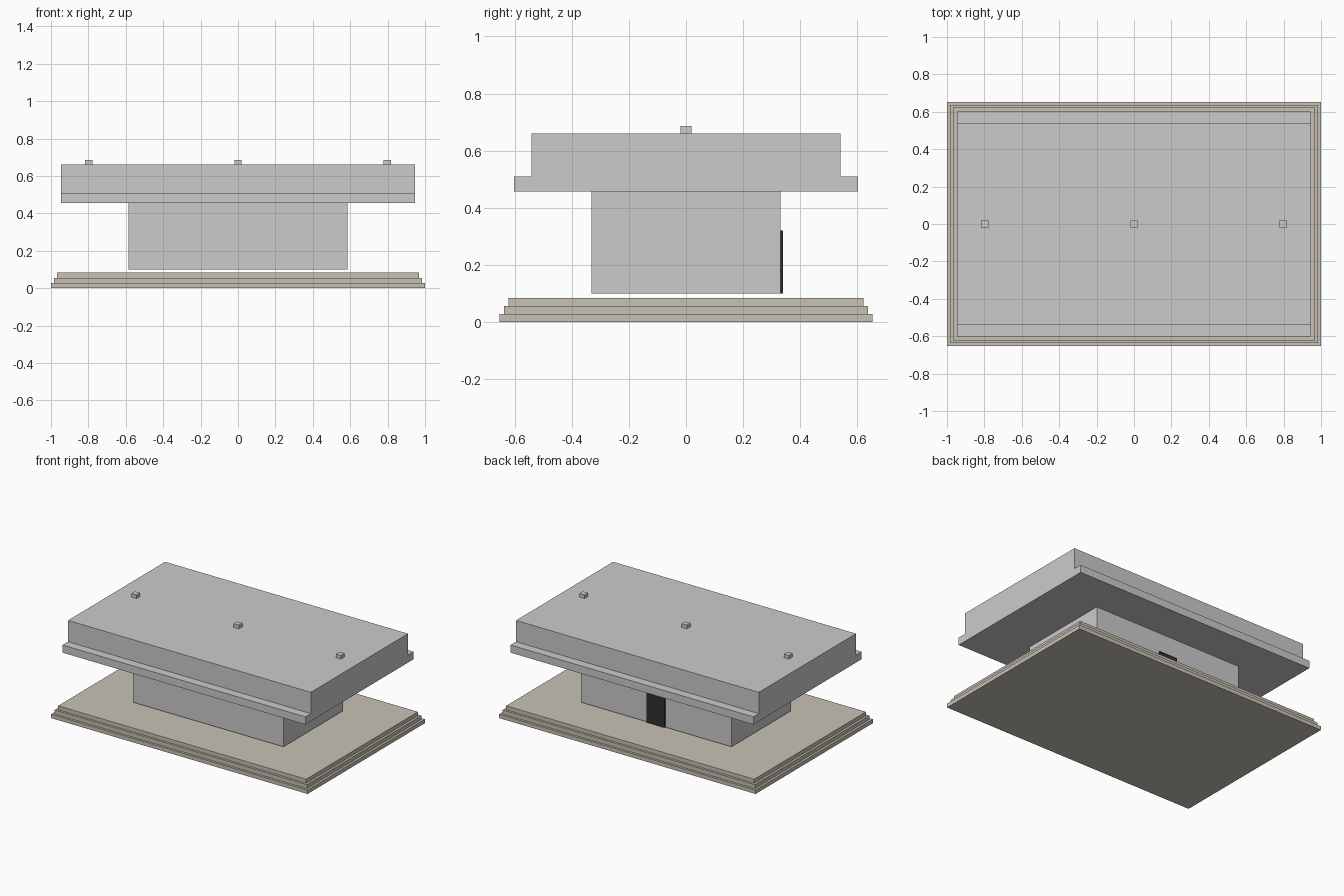
import bpy

if "Cube" in bpy.data.objects:
    bpy.data.objects.remove(bpy.data.objects["Cube"])


def material(name, rgb):
    m = bpy.data.materials.new(name)
    m.diffuse_color = (*rgb, 1)
    m.use_nodes = True
    m.node_tree.nodes["Principled BSDF"].inputs["Base Color"].default_value = m.diffuse_color
    return m


def box(name, half_x, half_y, z0, z1, mat=None, x=0, y=0):
    bpy.ops.mesh.primitive_cube_add(size=2, location=(x, y, (z0 + z1) / 2))
    ob = bpy.context.object
    ob.name = name
    ob.scale = (half_x, half_y, (z1 - z0) / 2)
    bpy.ops.object.transform_apply(location=False, rotation=False, scale=True)
    if mat:
        ob.data.materials.append(mat)
    return ob


beige = material("beige_stone", (0.58, 0.54, 0.46))
dark = material("dark_door", (0.03, 0.03, 0.028))

# Stepped base
STEP = 0.0278
for i in range(3):
    box(f"base_step_{i + 1}", 1 - 0.0163 * i, 0.653 - 0.0155 * i,
        STEP * i, STEP * (i + 1), beige)

# Inner chamber, floating slightly above the base, with a door on the back
box("chamber", 0.586, 0.331, 0.099, 0.456)
box("back_door", 0.07, 0.005, 0.099, 0.32, dark, y=0.335)

# Beam slab and roof block
box("beam_slab", 0.947, 0.602, 0.456, 0.51)
box("roof_block", 0.947, 0.541, 0.51, 0.66)

# Small blocks along the roof centre line
for side, x in (("left", -0.797), ("middle", 0), ("right", 0.797)):
    box(f"roof_ornament_{side}", 0.02, 0.02, 0.66, 0.686, x=x)
